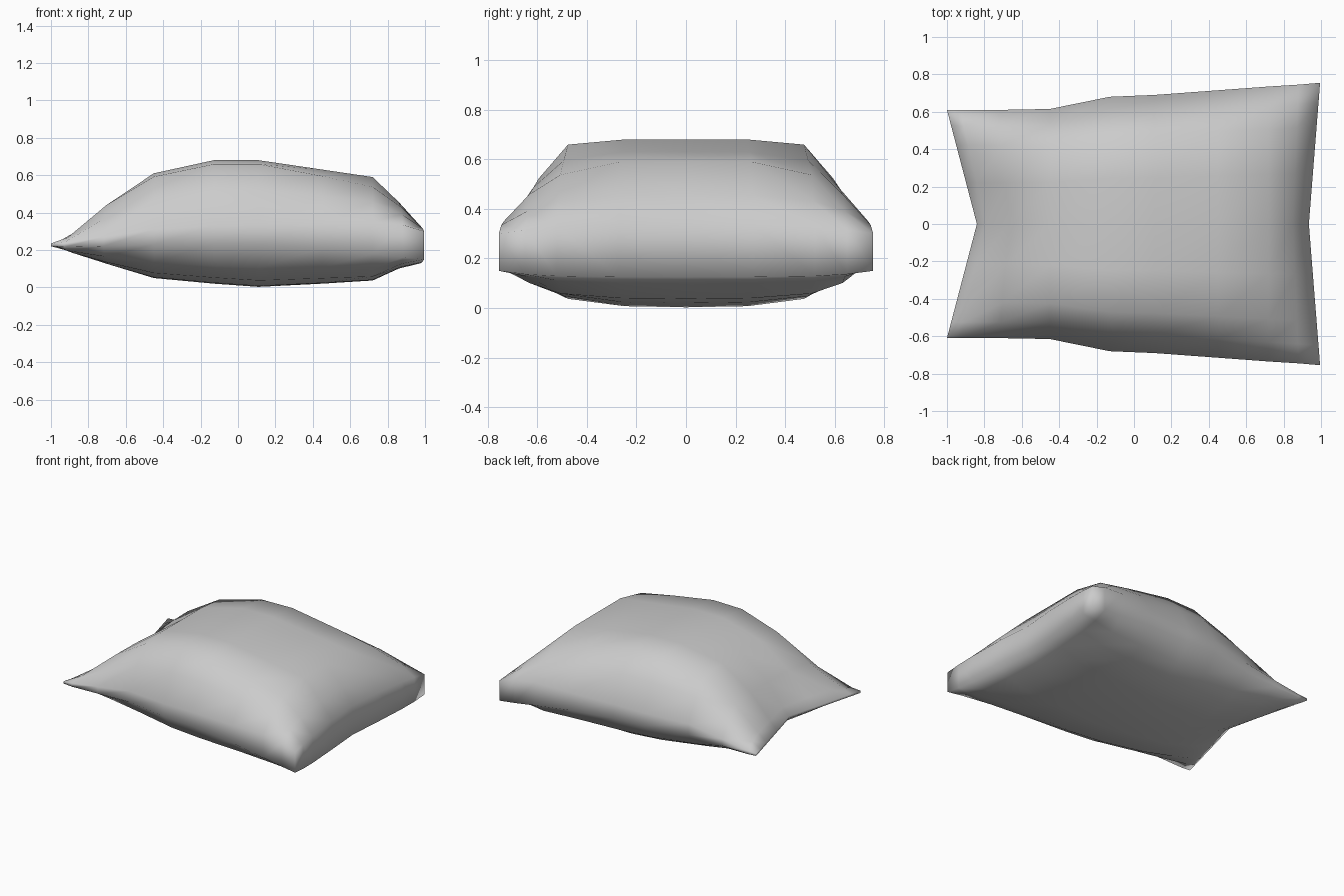
import bpy
import bmesh

cube = bpy.data.objects.get("Cube")
if cube:
    bpy.data.objects.remove(cube)

# Stations along the cushion: x, half width, crown z, rim top z, rim bottom z,
# belly z, inward pull at the middle, fullness of the upper shoulder
STATIONS = [
    (-1.0, .61, .235, .235, .22, .22, .16, .94),
    (-.93, .61, .29, .24, .215, .18, .14, .94),
    (-.72, .61, .45, .27, .22, .12, .05, .94),
    (-.45, .615, .61, .31, .23, .05, 0, .94),
    (-.13, .68, .68, .33, .235, .02, 0, .94),
    (.11, .69, .68, .335, .23, .003, 0, .94),
    (.45, .715, .63, .34, .21, .02, 0, .88),
    (.72, .735, .59, .35, .18, .037, 0, .78),
    (.88, .745, .455, .335, .16, .1, -.03, .8),
    (.995, .755, .34, .3, .15, .125, -.06, .7),
]

# Half cross-section: fraction of the width, rise to the crown, drop to the belly.
# The rise at the two outer shoulder points is scaled by the station's fullness.
PROFILE = [(0, 1, 1), (.36, 1, .98), (.69, 1, .85), (.86, .58, .55), (1, 0, 0)]
ACROSS = [(-f, t, b) for f, t, b in PROFILE[:0:-1]] + PROFILE

bm = bmesh.new()
top_rows, bottom_rows = [], []
for x, half, crown, rim_top, rim_bottom, belly, pull, shoulder in STATIONS:
    top, bottom = [], []
    for f, rise, drop in ACROSS:
        px = x + pull * (1 - abs(f))
        lift = rise * (shoulder if abs(f) > .5 else 1)
        top.append(bm.verts.new((px, f * half, rim_top + (crown - rim_top) * lift)))
        bottom.append(bm.verts.new((px, f * half, rim_bottom + (belly - rim_bottom) * drop)))
    top_rows.append(top)
    bottom_rows.append(bottom)

# Skin the closed rings from end to end
rings = [t + b[::-1] for t, b in zip(top_rows, bottom_rows)]
for a, b in zip(rings, rings[1:]):
    for i in range(len(a)):
        j = (i + 1) % len(a)
        bm.faces.new((a[i], a[j], b[j], b[i]))

# Close both ends with narrow strips
for end in (0, -1):
    t, b = top_rows[end], bottom_rows[end]
    for i in range(len(t) - 1):
        bm.faces.new((t[i], t[i + 1], b[i + 1], b[i]))

bmesh.ops.recalc_face_normals(bm, faces=bm.faces)
for face in bm.faces:
    face.smooth = True

mesh = bpy.data.meshes.new("pillow")
bm.to_mesh(mesh)
bm.free()
pillow = bpy.data.objects.new("pillow", mesh)
bpy.context.collection.objects.link(pillow)

# Plain grey cloth
cloth = bpy.data.materials.new("grey_cloth")
cloth.use_nodes = True
grey = (.6, .6, .6, 1)
cloth.diffuse_color = grey
cloth.node_tree.nodes["Principled BSDF"].inputs["Base Color"].default_value = grey
mesh.materials.append(cloth)
